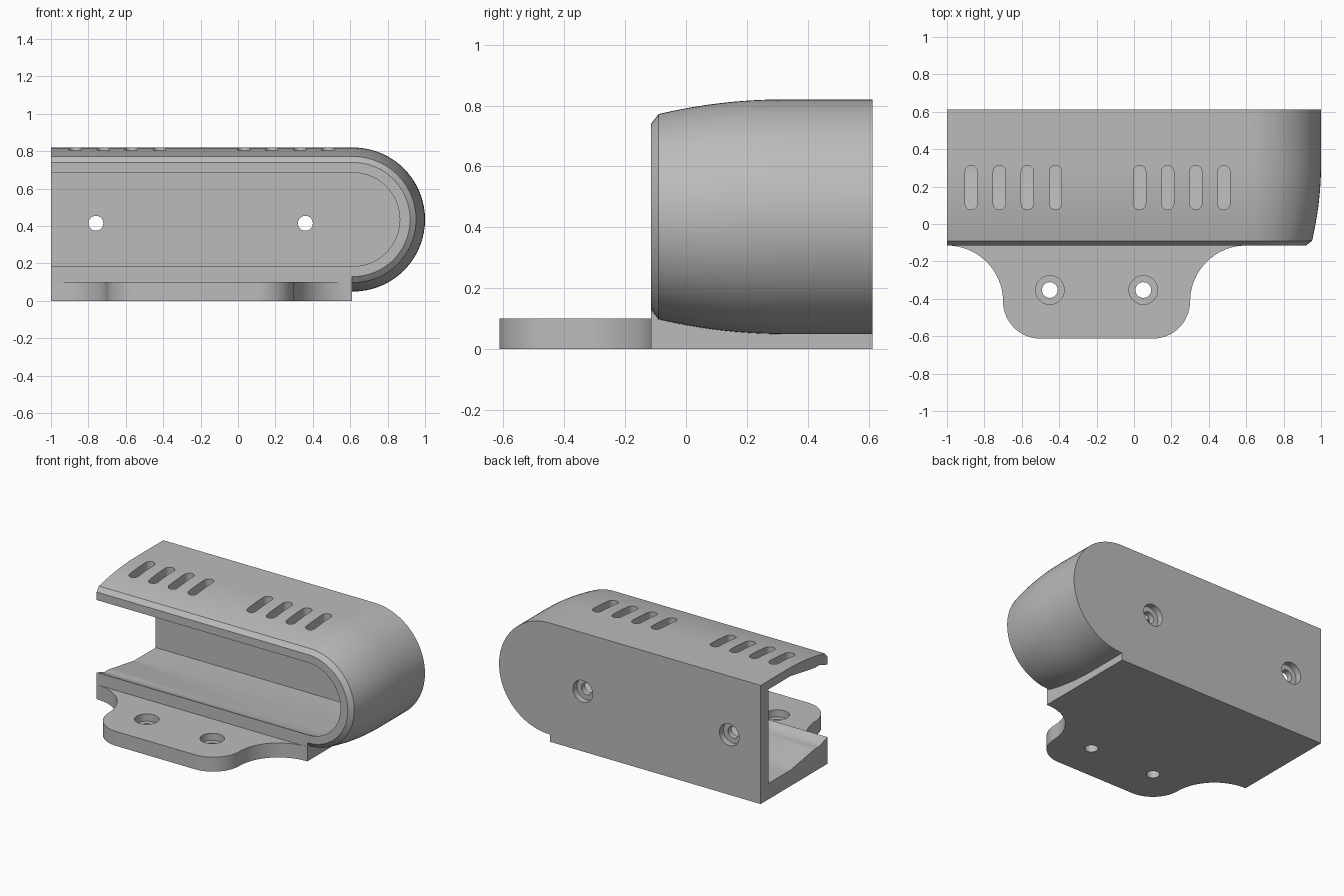
import bpy, bmesh, math

cube = bpy.data.objects.get("Cube")
if cube:
    bpy.data.objects.remove(cube, do_unlink=True)

FRONT, BACK, END = -0.115, 0.613, 0.615   # shell depth limits, centre of round end
MID = 0.435                               # height of the shell axis

grey = bpy.data.materials.new("plain grey")
grey.use_nodes = True
grey.diffuse_color = (0.5, 0.5, 0.5, 1)
grey.node_tree.nodes["Principled BSDF"].inputs["Base Color"].default_value = (0.5, 0.5, 0.5, 1)


def loft(name, loops):
    """Skin a list of matching closed loops and cap both ends."""
    bm = bmesh.new()
    rings = [[bm.verts.new(p) for p in loop] for loop in loops]
    for a, b in zip(rings, rings[1:]):
        for i in range(len(a)):
            j = (i + 1) % len(a)
            bm.faces.new((a[i], a[j], b[j], b[i]))
    bm.faces.new(rings[0])
    bm.faces.new(rings[-1])
    bmesh.ops.recalc_face_normals(bm, faces=bm.faces)
    mesh = bpy.data.meshes.new(name)
    bm.to_mesh(mesh)
    bm.free()
    mesh.materials.append(grey)
    obj = bpy.data.objects.new(name, mesh)
    bpy.context.collection.objects.link(obj)
    return obj


def arc(cx, cy, r, start, stop, n):
    angles = [math.radians(start + (stop - start) * i / n) for i in range(n + 1)]
    return [(cx + r * math.cos(a), cy + r * math.sin(a)) for a in angles]


def prism(name, outline, z0, z1):
    return loft(name, [[(x, y, z) for x, y in outline] for z in (z0, z1)])


def bullet(name, left, profile):
    """Half-stadium section, its radius following a (depth, radius) profile."""
    loops = []
    for y, r in profile:
        pts = [(left, MID + r)] + arc(END, MID, r, 90, -90, 36) + [(left, MID - r)]
        loops.append([(x, y, z) for x, z in pts])
    return loft(name, loops)


def disc(x, y, r, z0, z1):
    return prism("hole_cutter", arc(x, y, r, 0, 360, 32)[:-1], z0, z1)


def back_disc(x, r, y0, y1):
    ring = arc(x, 0.415, r, 0, 360, 32)[:-1]
    return loft("screw_cutter", [[(u, y, z) for u, z in ring] for y in (y0, y1)])


def combine(obj, other, operation):
    mod = obj.modifiers.new(operation, "BOOLEAN")
    mod.operation = operation
    mod.solver = "EXACT"
    mod.object = other
    bpy.ops.object.select_all(action="DESELECT")
    bpy.context.view_layer.objects.active = obj
    obj.select_set(True)
    bpy.ops.object.modifier_apply(modifier=mod.name)
    bpy.data.objects.remove(other, do_unlink=True)


# Outer shell: chamfered front lip, bulging sides, straight back
profile = [(FRONT, 0.305)]
for i in range(13):
    t = 1 - i / 12
    profile.append((0.32 - 0.41 * t, 0.385 - 0.048 * t * t))
profile.append((BACK, 0.385))
housing = bullet("housing", -1, profile)

# Base block under the shell
base = prism("base", [(-1, FRONT), (0.61, FRONT), (0.61, BACK), (-1, BACK)], 0, 0.135)
combine(housing, base, "UNION")

# Hollow interior, open at the front and at the right end
cavity = bullet("cavity", -1.2, [(-0.2, 0.25), (FRONT, 0.25), (-0.03, 0.28),
                                 (0.02, 0.28), (0.29, 0.325), (0.53, 0.325)])
combine(housing, cavity, "DIFFERENCE")

# Two groups of four vent slots through the top
for first in (-0.87, 0.03):
    for i in range(4):
        x = first + 0.15 * i
        slot = arc(x, 0.28, 0.033, 0, 180, 12) + arc(x, 0.11, 0.033, 180, 360, 12)
        combine(housing, prism("slot_cutter", slot, 0.6, 1), "DIFFERENCE")

# Counterbored screw holes through the back wall
for x in (-0.76, 0.36):
    combine(housing, back_disc(x, 0.04, 0.45, 0.7), "DIFFERENCE")
    combine(housing, back_disc(x, 0.075, 0.57, 0.7), "DIFFERENCE")

# Mounting flange with flared sides and rounded corners
CX = -0.2
half = arc(0.6, -0.415, 0.3, 90, 180, 16) + arc(0.1, -0.413, 0.2, 0, -90, 16)
mirrored = [(2 * CX - x, y) for x, y in reversed(half)]
flange = prism("mounting_flange", half + mirrored, 0, 0.1)
for x in (-0.45, 0.05):
    combine(flange, disc(x, -0.353, 0.042, -0.1, 0.2), "DIFFERENCE")
    combine(flange, disc(x, -0.353, 0.077, 0.05, 0.2), "DIFFERENCE")

# Smooth curves, crisp edges
for obj in (housing, flange):
    bpy.ops.object.select_all(action="DESELECT")
    bpy.context.view_layer.objects.active = obj
    obj.select_set(True)
    bpy.ops.object.shade_smooth_by_angle(angle=math.radians(20))
